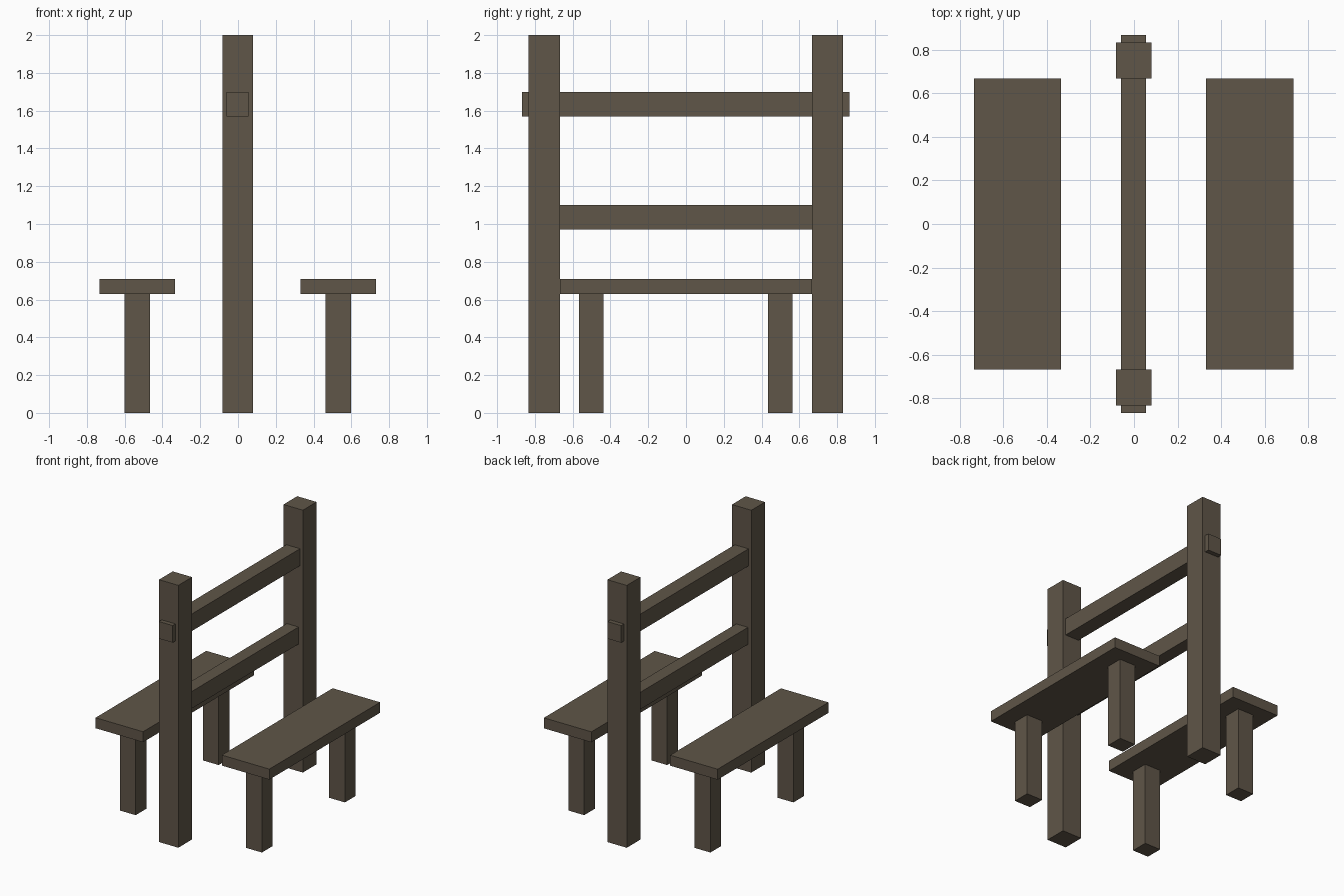
import bpy

if "Cube" in bpy.data.objects:
    bpy.data.objects.remove(bpy.data.objects["Cube"])

wood = bpy.data.materials.new("dark_wood")
wood.diffuse_color = (0.115, 0.092, 0.065, 1)
wood.use_nodes = True
wood.node_tree.nodes["Principled BSDF"].inputs["Base Color"].default_value = wood.diffuse_color


def beam(name, x, y, z):
    """Rectangular timber spanning the given (min, max) ranges."""
    spans = (x, y, z)
    bpy.ops.mesh.primitive_cube_add(size=1, location=[(a + b) / 2 for a, b in spans])
    ob = bpy.context.object
    ob.name = name
    ob.scale = [b - a for a, b in spans]
    bpy.ops.object.transform_apply(location=False, rotation=False, scale=True)
    ob.data.materials.append(wood)
    return ob


# Tall end posts
beam("front_post", (-0.083, 0.08), (-0.833, -0.668), (0, 2))
beam("back_post", (-0.083, 0.08), (0.667, 0.832), (0, 2))

# Upper rail passes through the posts, lower rail sits between them
beam("upper_rail", (-0.06, 0.056), (-0.867, 0.866), (1.57, 1.70))
beam("lower_rail", (-0.055, 0.044), (-0.668, 0.667), (0.97, 1.10))

# Step benches on either side, each with two legs
for label, cx in (("left", -0.534), ("right", 0.531)):
    beam(label + "_step", (cx - 0.2, cx + 0.2), (-0.667, 0.667), (0.63, 0.71))
    for end, cy in (("front", -0.501), ("back", 0.499)):
        beam(f"{label}_{end}_leg", (cx - 0.067, cx + 0.067),
             (cy - 0.065, cy + 0.065), (0, 0.63))
